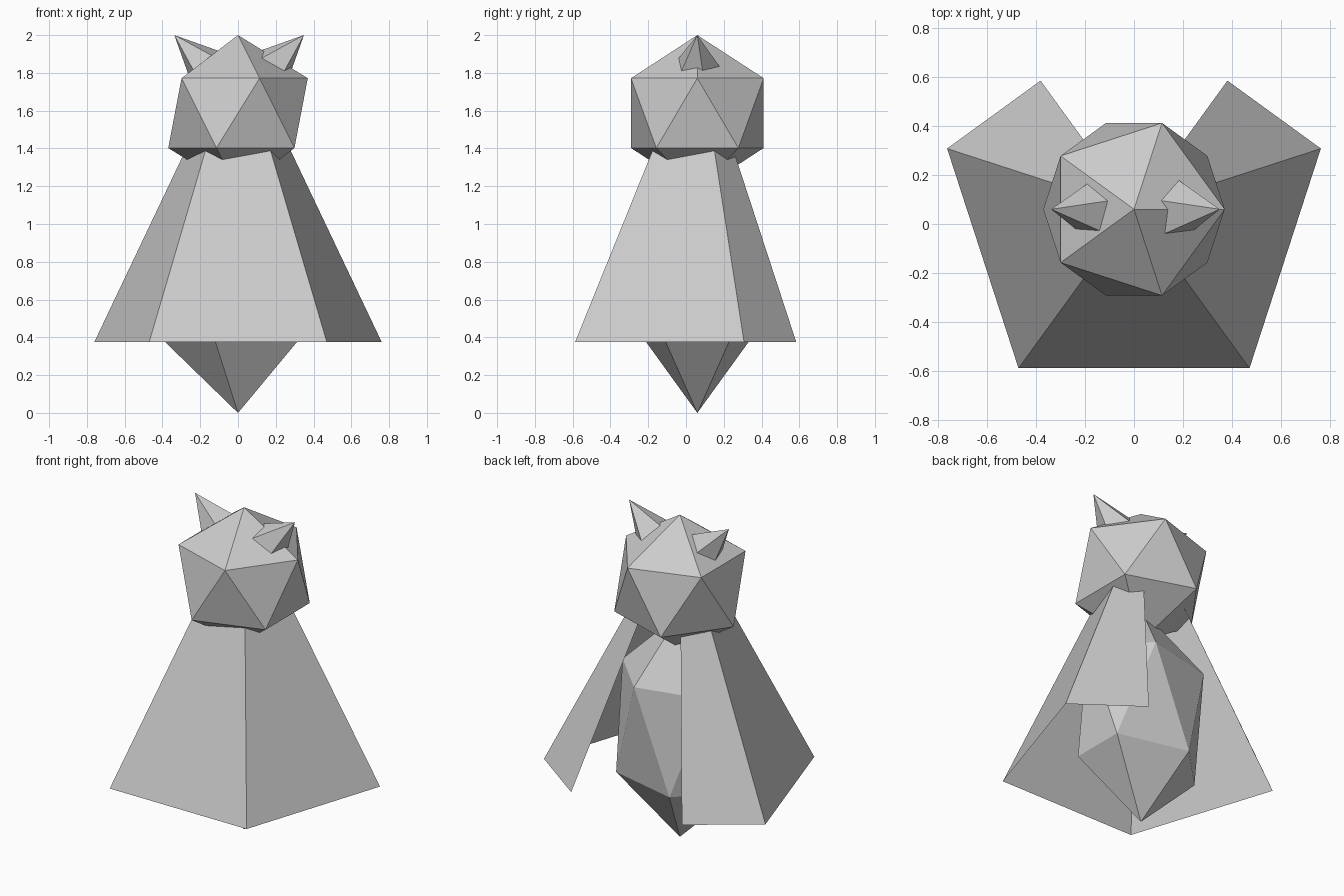
import bpy
import math

if "Cube" in bpy.data.objects:
    bpy.data.objects.remove(bpy.data.objects["Cube"])

CY = 0.06  # every part shares this centre line in y


def ball(name, centre_z, size):
    """Low-poly icosahedron scaled to the given half sizes."""
    bpy.ops.mesh.primitive_ico_sphere_add(subdivisions=1, radius=1, location=(0, CY, centre_z))
    ob = bpy.context.object
    ob.name = name
    ob.scale = size
    return ob


def ear(name, tip_x, side):
    """Five-sided cone leaning outward 45 degrees, tip at z = 2."""
    height = 0.30
    off = height / 2 * math.sin(math.radians(45))
    bpy.ops.mesh.primitive_cone_add(
        vertices=5, radius1=height / 2, radius2=0, depth=height,
        location=(tip_x - side * off, CY, 2.0 - off),
        rotation=(0, side * math.radians(45), 0))
    bpy.context.object.name = name


# Head and stretched body
ball("head", 1.587, (0.413, 0.413, 0.413))
ball("body", 0.692, (0.44, 0.325, 0.692))

# Ears
ear("left_ear", -0.337, -1)
ear("right_ear", 0.349, 1)

# Cape: five-sided open cone, with the two back panels cut in half for an opening
radius, hem_z, tip_z = 0.80, 0.375, 1.975
corners = [(radius * math.cos(math.radians(90 + 72 * i)),
            CY + radius * math.sin(math.radians(90 + 72 * i))) for i in range(5)]
back = corners[0]


def halfway(p, q):
    return ((p[0] + q[0]) / 2, (p[1] + q[1]) / 2)


hem = [halfway(back, corners[1])] + corners[1:] + [halfway(back, corners[4])]
verts = [(x, y, hem_z) for x, y in hem] + [(0, CY, tip_z)]
faces = [(i, i + 1, len(hem)) for i in range(len(hem) - 1)]
mesh = bpy.data.meshes.new("cape")
mesh.from_pydata(verts, [], faces)
mesh.update()
bpy.context.collection.objects.link(bpy.data.objects.new("cape", mesh))
